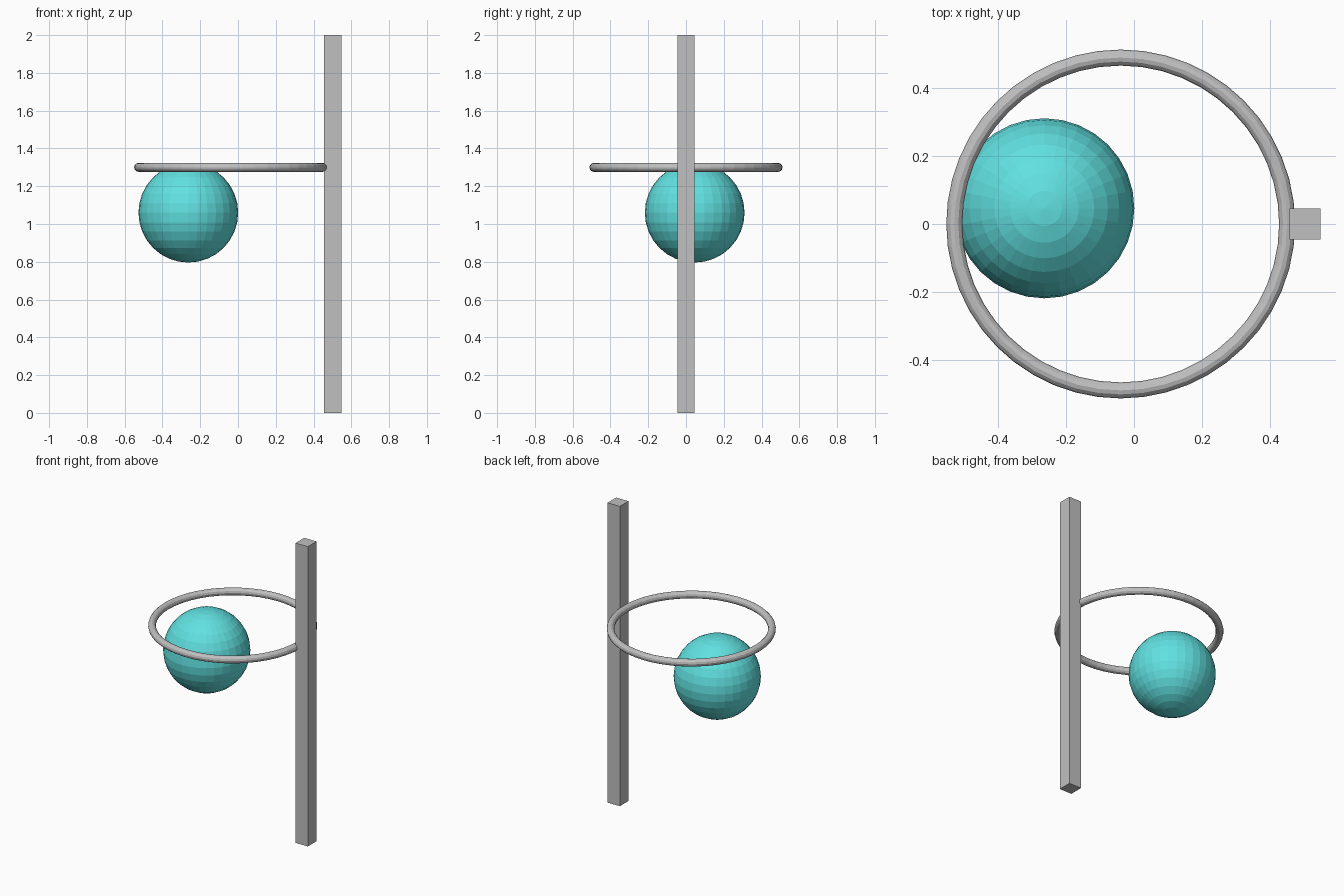
import bpy
from math import cos, sin, tau

cube = bpy.data.objects.get("Cube")
if cube:
    bpy.data.objects.remove(cube, do_unlink=True)


def make_material(name, rgb):
    mat = bpy.data.materials.new(name)
    mat.use_nodes = True
    color = (*rgb, 1.0)
    mat.diffuse_color = color
    for node in mat.node_tree.nodes:
        if node.type == "BSDF_PRINCIPLED":
            node.inputs["Base Color"].default_value = color
    return mat


def finish(name, mat):
    obj = bpy.context.object
    obj.name = obj.data.name = name
    obj.data.materials.clear()
    obj.data.materials.append(mat)
    return obj


grey = make_material("light grey", (0.53, 0.53, 0.53))
turquoise = make_material("turquoise", (0.12, 0.75, 0.75))

# Square upright post
bpy.ops.mesh.primitive_cube_add(size=1, location=(0.502, 0, 1))
post = finish("post", grey)
post.scale = (0.091, 0.091, 2)

# Horizontal hoop fixed to the post
bpy.ops.mesh.primitive_torus_add(
    major_radius=0.488, minor_radius=0.0235,
    major_segments=48, minor_segments=12,
    location=(-0.039, 0, 1.3))
finish("hoop", grey)

# Faceted ball hanging at the hoop's far side
bpy.ops.mesh.primitive_uv_sphere_add(
    segments=32, ring_count=16, radius=0.264,
    location=(-0.263, 0.046, 1.06))
finish("ball", turquoise)
